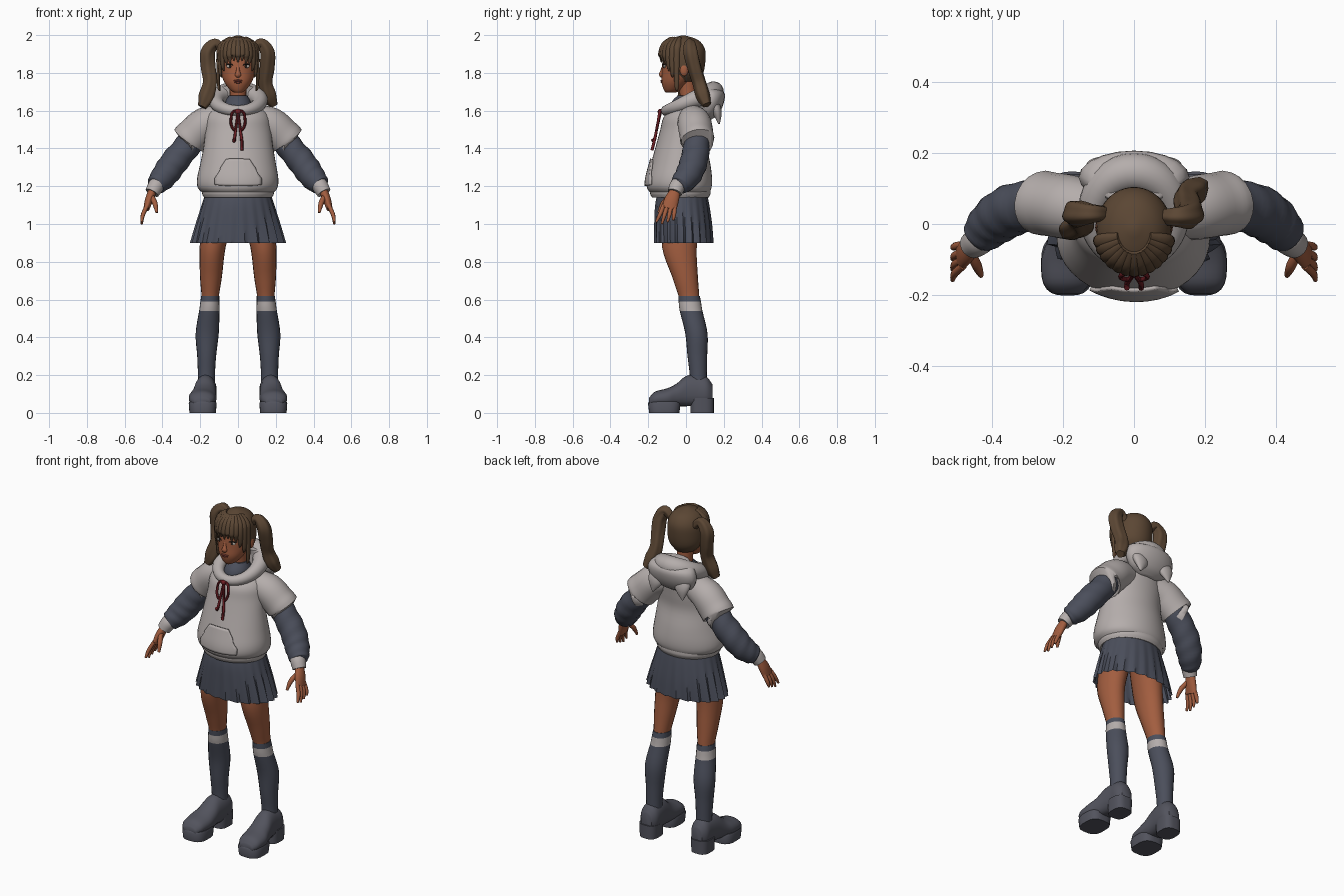
import bpy
import bmesh
from math import sin, cos, pi, radians
from mathutils import Vector

if "Cube" in bpy.data.objects:
    bpy.data.objects.remove(bpy.data.objects["Cube"], do_unlink=True)


def material(name, red, green, blue):
    mat = bpy.data.materials.new(name)
    mat.use_nodes = True
    colour = (red, green, blue, 1)
    mat.diffuse_color = colour
    shader = next(node for node in mat.node_tree.nodes if node.type == "BSDF_PRINCIPLED")
    shader.inputs["Base Color"].default_value = colour
    shader.inputs["Roughness"].default_value = .8
    return mat


fleece = material("pale grey fleece", .46, .42, .41)
navy = material("slate navy cloth", .07, .077, .105)
leather = material("dark grey leather", .085, .087, .11)
skin = material("warm brown skin", .36, .11, .05)
lips = material("lip brown", .22, .05, .035)
hair = material("brown hair", .105, .062, .034)
red = material("dark red cord", .16, .013, .018)
white = material("eye white", .5, .45, .4)
black = material("iris dark", .02, .015, .012)


def finish(bm, name, mat):
    """Turn a bmesh into a smooth object that keeps its hard edges."""
    bmesh.ops.recalc_face_normals(bm, faces=bm.faces)
    for face in bm.faces:
        face.smooth = True
    for edge in bm.edges:
        edge.smooth = edge.calc_face_angle(0) < radians(45)
    mesh = bpy.data.meshes.new(name)
    bm.to_mesh(mesh)
    bm.free()
    mesh.materials.append(mat)
    obj = bpy.data.objects.new(name, mesh)
    bpy.context.collection.objects.link(obj)
    return obj


def spline(points, steps):
    """Smooth interpolation through tuples of any length."""
    out = []
    last = len(points) - 1
    for i in range(last):
        quad = [points[min(max(i + k, 0), last)] for k in (-1, 0, 1, 2)]
        for j in range(steps):
            t = j / steps
            out.append([b + t * (c - a) / 2 + t * t * (a - 2.5 * b + 2 * c - d / 2)
                        + t ** 3 * (3 * (b - c) + d - a) / 2 for a, b, c, d in zip(*quad)])
    out.append(list(points[last]))
    return out


def tube(name, points, mat, steps=4, sides=20, ref=(0, 1, 0), axis=None,
         shape=None, closed=False, caps=(True, True), keep=None):
    """Loft ellipses along a path; each point is x, y, z, radius and optional second radius."""
    bm = bmesh.new()
    path = spline([tuple(p) if len(p) > 4 else (*p, p[3]) for p in points], steps)
    count = len(path)
    rings = []
    for i, (x, y, z, wide, deep) in enumerate(path):
        if closed:
            before, after = path[i - 1], path[(i + 1) % count]
        else:
            before, after = path[max(i - 1, 0)], path[min(i + 1, count - 1)]
        along = Vector(axis) if axis else (Vector(after[:3]) - Vector(before[:3])).normalized()
        across = along.cross(Vector(ref)).normalized()
        up = across.cross(along)
        ring = []
        for j in range(sides):
            a = 2 * pi * j / sides
            grow = shape(a, i / (count - 1)) if shape else 1
            offset = across * cos(a) * max(wide, .001) + up * sin(a) * max(deep, .001)
            ring.append(bm.verts.new(Vector((x, y, z)) + offset * grow))
        rings.append(ring)
    pairs = list(zip(rings, rings[1:])) + ([(rings[-1], rings[0])] if closed else [])
    for low, high in pairs:
        for j in range(sides):
            k = (j + 1) % sides
            bm.faces.new((low[j], low[k], high[k], high[j]))
    for wanted, ring in zip(caps, (rings[0], rings[-1])):
        if wanted and not closed:
            bm.faces.new(ring)
    if keep:
        lost = [f for f in bm.faces if not keep(f.calc_center_median())]
        bmesh.ops.delete(bm, geom=lost, context="FACES")
    return finish(bm, name, mat)


def ball(name, place, size, mat):
    bm = bmesh.new()
    bmesh.ops.create_uvsphere(bm, u_segments=20, v_segments=12, radius=1)
    bmesh.ops.scale(bm, vec=size, verts=bm.verts)
    bmesh.ops.translate(bm, vec=place, verts=bm.verts)
    return finish(bm, name, mat)


def mirror(points, s):
    return [(s * p[0], *p[1:]) for p in points]


def boxy(a, t):
    return (abs(cos(a)) ** 3 + abs(sin(a)) ** 3) ** (-1 / 3)


UP = (0, 0, 1)

# Hooded top: body, waistband, pocket
torso = tube("hoodie_body", [
    (0, -.03, 1.16, .18, .15), (0, -.035, 1.19, .21, .17), (0, -.035, 1.24, .215, .172),
    (0, -.03, 1.32, .2, .157), (0, -.025, 1.42, .182, .133), (0, -.01, 1.5, .175, .125),
    (0, 0, 1.56, .17, .12), (0, .01, 1.6, .145, .1), (0, .01, 1.63, .08, .07)],
    fleece, sides=40, axis=UP, shape=lambda a, t: 1 + .01 * sin(3 * a + 9 * t))
tube("hoodie_waistband", [(0, -.03, 1.14, .18, .15), (0, -.03, 1.16, .19, .16),
                          (0, -.03, 1.18, .19, .16)], fleece, sides=40, axis=UP)

bm = bmesh.new()
bmesh.ops.create_grid(bm, x_segments=16, y_segments=10, size=1)
for v in bm.verts:
    t = (v.co.y + 1) / 2
    v.co = (v.co.x * (.15 - .07 * max(0, t - .3) / .7), -.24, 1.2 + .16 * t)
pocket = finish(bm, "hoodie_pocket", fleece)
wrap = pocket.modifiers.new("wrap", "SHRINKWRAP")
wrap.target = torso
wrap.wrap_mode = "ABOVE_SURFACE"
wrap.offset = .006
solid = pocket.modifiers.new("thickness", "SOLIDIFY")
solid.thickness = .01
solid.offset = 0

# Hood: rolled collar, folded sack and pointed ears
collar = []
for i in range(36):
    a = 2 * pi * i / 36
    back = (1 - cos(a)) / 2
    collar.append((.115 * sin(a), .02 - .125 * cos(a), 1.6 + .1 * back, .028 + .027 * back))
tube("hood_collar", collar, fleece, steps=1, ref=UP, closed=True)
tube("hood_sack", [(0, .09, 1.73, .08, .04), (0, .13, 1.7, .14, .07), (0, .13, 1.64, .155, .07),
                   (0, .12, 1.58, .12, .05), (0, .11, 1.55, .05, .02)], fleece, axis=UP)

# Shirt collar and neck
tube("shirt_collar", [(0, 0, 1.58, .08, .09), (0, 0, 1.64, .07, .08), (0, .01, 1.68, .05, .055)],
     navy, axis=UP)
tube("neck", [(0, .02, 1.6, .046), (0, .01, 1.7, .044), (0, 0, 1.8, .05)], skin)

# Pleated skirt
tube("skirt", [(0, -.02, 1.17, .17, .13), (0, -.02, 1.1, .193, .145), (0, -.015, 1, .225, .155),
               (0, -.012, .9, .255, .16)], navy, sides=88, axis=UP, caps=(True, False),
     shape=lambda a, t: 1 - .1 * t * ((a * 11 / pi + .01) % 1))

for s, side in ((1, "left_"), (-1, "right_")):
    # Arms
    tube(side + "hoodie_sleeve", mirror([
        (.08, .03, 1.56, .075), (.17, .045, 1.53, .09), (.23, .055, 1.475, .094, .09),
        (.26, .06, 1.445, .094, .09), (.25, .06, 1.45, .07)], s), fleece)
    tube(side + "shirt_sleeve", mirror([
        (.2, .055, 1.5, .07), (.27, .055, 1.41, .07), (.34, .04, 1.325, .073),
        (.39, .01, 1.255, .069), (.43, -.03, 1.21, .055), (.44, -.04, 1.2, .04)], s),
        navy, steps=6, shape=lambda a, t: 1 + .03 * sin(2 * a + 40 * t))
    tube(side + "cuff", mirror([(.42, -.03, 1.215, .04), (.435, -.045, 1.2, .043),
                                (.455, -.06, 1.165, .038)], s), fleece)
    tube(side + "palm", mirror([(.45, -.055, 1.18, .022, .027), (.47, -.075, 1.13, .022, .038),
                                (.485, -.09, 1.08, .016, .04)], s), skin)
    for i, finger in enumerate(("index", "middle", "ring", "little")):
        y = -.118 + .02 * i
        tip = 1 + .01 * abs(i - 1)
        tube(side + finger + "_finger", mirror([
            (.48, y, 1.1, .011), (.503, y - .02 + .005 * i, 1.05, .011),
            (.51, y - .04 + .01 * i, tip, .006)], s), skin, sides=10)
    tube(side + "thumb", mirror([(.46, -.08, 1.15, .013), (.44, -.12, 1.11, .014),
                                 (.43, -.145, 1.06, .007)], s), skin, sides=10)

    # Legs and banded socks
    tube(side + "leg", mirror([
        (.1, -.02, 1.08, .085, .1), (.134, -.035, .88, .069, .092), (.143, -.005, .72, .058, .068),
        (.147, .015, .62, .046, .055), (.15, .02, .57, .045, .05)], s), skin, axis=UP)
    sock = tube(side + "sock", mirror([
        (.147, .016, .62, .048, .057), (.149, .02, .59, .05, .059), (.152, .027, .54, .054, .06),
        (.163, .055, .42, .061, .059), (.166, .06, .3, .05, .052),
        (.167, .065, .2, .045), (.167, .065, .12, .045)], s), navy, axis=UP)
    sock.data.materials.append(fleece)
    for face in sock.data.polygons:
        face.material_index = int(.54 < face.center.z < .59)

    # Shoes: upper, front sole and heel
    tube(side + "shoe_upper", mirror([
        (.19, -.195, .06, .04, .02), (.19, -.165, .075, .065, .037), (.187, -.1, .083, .073, .047),
        (.18, -.05, .095, .065, .06), (.175, 0, .115, .058, .08), (.17, .06, .12, .057, .083),
        (.17, .11, .115, .055, .075), (.17, .14, .1, .035, .05)], s), leather,
        ref=UP, axis=(0, 1, 0), shape=lambda a, t: boxy(a, t) if sin(a) < 0 else 1)
    tube(side + "shoe_sole", mirror([(.187, -.115, 0, .07, .08), (.187, -.115, .05, .074, .086),
                                     (.187, -.115, .06, .07, .08)], s), leather,
         steps=1, sides=32, axis=UP, shape=boxy)
    tube(side + "shoe_heel", mirror([(.173, .085, 0, .054, .062), (.173, .085, .08, .058, .062)], s),
         leather, steps=1, sides=32, axis=UP, shape=boxy)

    # Hood ear, face side parts and cord loops
    tube(side + "hood_ear", mirror([(.08, .14, 1.64, .055, .035), (.09, .165, 1.59, .045, .025),
                                    (.1, .175, 1.53, .004)], s), fleece)
    ball(side + "ear", (s * .097, -.01, 1.815), (.012, .022, .033), skin)
    ball(side + "eye", (s * .042, -.112, 1.835), (.02, .008, .009), white)
    ball(side + "iris", (s * .042, -.118, 1.835), (.007, .004, .008), black)
    tube(side + "eyelash", mirror([(.02, -.121, 1.838, .002), (.042, -.119, 1.847, .004),
                                   (.065, -.102, 1.84, .002)], s), black, ref=UP, sides=8)
    tube(side + "cord_loop", mirror([(0, -.135, 1.6, .007), (.03, -.14, 1.59, .007),
                                     (.037, -.15, 1.53, .007), (.015, -.156, 1.5, .007),
                                     (0, -.138, 1.59, .007)], s), red, sides=8, ref=(0, 1, .01))
    tube(side + "cord_end", mirror([(0, -.135, 1.59, .007), (.012, -.155, 1.5, .007),
                                    (.02, -.168, 1.44, .008),
                                    (.02, -.18, 1.42 - .03 * s, .008)], s), red, sides=8)
ball("cord_knot", (0, -.138, 1.595), (.016, .012, .014), red)

# Head and face
tube("head", [
    (0, -.08, 1.695, .018, .025), (0, -.072, 1.71, .042, .045), (0, -.055, 1.75, .072, .074),
    (0, -.037, 1.8, .09, .09), (0, -.03, 1.86, .097, .095), (0, -.025, 1.93, .085, .09),
    (0, -.02, 1.975, .05, .05)], skin, sides=32, axis=UP)
tube("nose", [(0, -.116, 1.845, .007), (0, -.126, 1.81, .01), (0, -.13, 1.79, .017, .013),
              (0, -.122, 1.782, .01)], skin, sides=12)
ball("upper_lip", (0, -.128, 1.759), (.024, .008, .005), lips)
ball("lower_lip", (0, -.126, 1.75), (.019, .008, .006), lips)

# Hair: cap, fringe strands and two tails
tube("hair_cap", [
    (0, 0, 1.755, .06, .065), (0, -.005, 1.8, .098, .097), (0, -.01, 1.87, .106, .113),
    (0, -.015, 1.93, .1, .114), (0, -.015, 1.975, .066, .078), (0, -.015, 1.998, .01)],
    hair, sides=48, axis=UP, keep=lambda c: c.z > 1.9 or c.y > -.04)
for i in range(-6, 7):
    a = radians(12.5 * i)
    end = 1.855 - .15 * (abs(i) / 6) ** 3 + .008 * (i % 2)
    strand = [(.045, .06, 1.985, .012, .008), (.092, .1, 1.95, .019, .012),
              (.108, .118, 1.9, .017, .01), (.106, .114, end + .03, .012, .008),
              (.098, .11, end, .003, .003)]
    tube("fringe_strand", [(x * sin(a), -.02 - y * cos(a), z, w, d) for x, y, z, w, d in strand],
         hair, sides=10, ref=(sin(a), -cos(a), 0))
tails = {
    "left_hair_tail": [(.08, .02, 1.92, .02), (.12, .02, 1.955, .027), (.155, .025, 1.91, .037),
                       (.155, .045, 1.83, .038, .036), (.148, .07, 1.75, .035),
                       (.165, .09, 1.68, .04, .036), (.19, .11, 1.63, .022)],
    "right_hair_tail": [(-.08, .03, 1.92, .02), (-.12, .03, 1.955, .027), (-.16, .03, 1.91, .037),
                        (-.157, .025, 1.83, .038, .034), (-.147, .005, 1.75, .036),
                        (-.168, -.01, 1.67, .04, .034), (-.19, -.02, 1.62, .022)]}
for name, points in tails.items():
    tube(name, points, hair, steps=6, sides=30, shape=lambda a, t: 1 + .07 * cos(5 * a + 4 * t))
